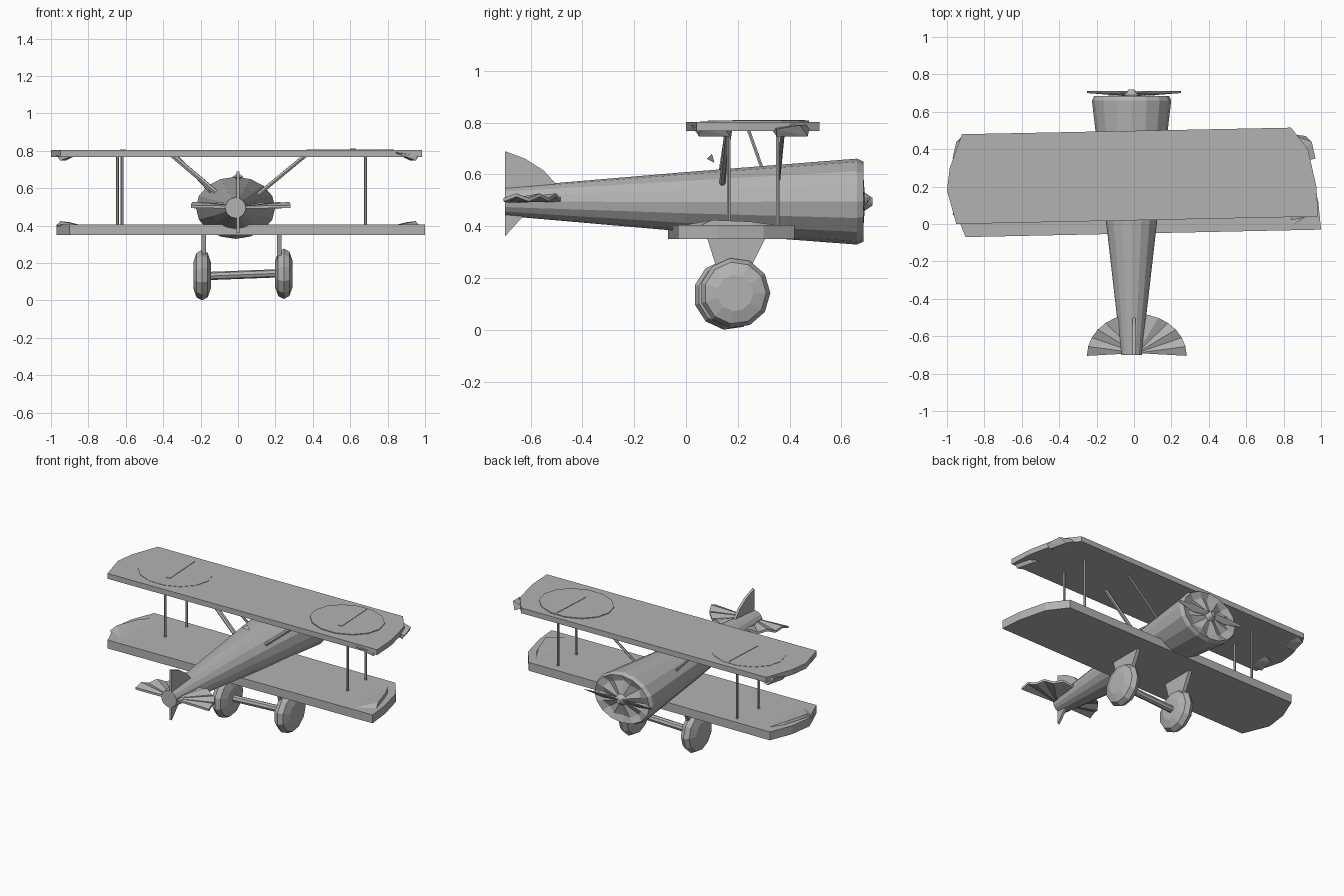
import bpy, bmesh
from math import sin, cos, pi, tau
from mathutils import Vector

cube = bpy.data.objects.get("Cube")
if cube:
    bpy.data.objects.remove(cube, do_unlink=True)

GREY = bpy.data.materials.new("plain grey")
GREY.use_nodes = True
GREY.diffuse_color = (0.45, 0.45, 0.45, 1)
GREY.node_tree.nodes["Principled BSDF"].inputs["Base Color"].default_value = (0.45, 0.45, 0.45, 1)


def finish(name, bm):
    bmesh.ops.recalc_face_normals(bm, faces=bm.faces)
    mesh = bpy.data.meshes.new(name)
    bm.to_mesh(mesh)
    bm.free()
    mesh.materials.append(GREY)
    ob = bpy.data.objects.new(name, mesh)
    bpy.context.scene.collection.objects.link(ob)
    return ob


def hull(name, points):
    bm = bmesh.new()
    for p in points:
        bm.verts.new(p)
    res = bmesh.ops.convex_hull(bm, input=bm.verts)
    junk = {g for g in res["geom_interior"] + res["geom_unused"] if isinstance(g, bmesh.types.BMVert)}
    bmesh.ops.delete(bm, geom=list(junk), context='VERTS')
    return finish(name, bm)


def loft(name, rings):
    bm = bmesh.new()
    loops = [[bm.verts.new(p) for p in ring] for ring in rings]
    n = len(loops[0])
    for a, b in zip(loops, loops[1:]):
        for i in range(n):
            j = (i + 1) % n
            bm.faces.new((a[i], a[j], b[j], b[i]))
    for ring in (loops[0], loops[-1]):
        bm.faces.new(ring)
    return finish(name, bm)


def strut(name, a, b, r=0.008, sides=6):
    a, b = Vector(a), Vector(b)
    turn = (b - a).to_track_quat('Z', 'Y')
    spokes = [turn @ Vector((r * cos(i * tau / sides), r * sin(i * tau / sides), 0)) for i in range(sides)]
    return loft(name, [[p + s for s in spokes] for p in (a, b)])


def plate(name, outline, z0, z1):
    return hull(name, [(x, y, z) for x, y in outline for z in (z0, z1)])


def fin(name, profile, half):
    return hull(name, [(x, y, z) for y, z in profile for x in (-half, half)])


# Wings: slightly skewed slabs with rounded tips
plate("upper_wing", [(-0.95, 0.0), (0.985, 0.04), (0.975, 0.2), (0.93, 0.4), (0.84, 0.515),
                     (-0.92, 0.48), (-0.985, 0.3), (-1.0, 0.18)], 0.768, 0.803)
plate("lower_wing", [(-0.9, -0.07), (1.0, -0.03), (0.985, 0.12), (0.94, 0.3), (0.85, 0.42),
                     (-0.89, 0.4), (-0.95, 0.25), (-0.97, 0.1)], 0.35, 0.405)

# Crumpled wing tips, drooping above and raised below
for side, word in ((-1, "right"), (1, "left")):
    for y in (0.1, 0.4):
        hull(f"{word}_upper_tip", [(side * x, y + d, z) for x, d, z in (
            (0.84, -0.08, 0.79), (0.84, 0.08, 0.79), (0.95, -0.05, 0.747),
            (0.92, 0.07, 0.747), (0.97, -0.05, 0.775), (0.95, 0.04, 0.79))])
    hull(f"{word}_lower_tip", [(side * x, y, z) for x, y, z in (
        (0.83, -0.03, 0.4), (0.83, 0.38, 0.4), (0.95, 0.1, 0.424),
        (0.9, 0.25, 0.418), (0.97, 0.05, 0.4), (0.9, 0.3, 0.38))])


# Raised discs on the upper wing, each with a centre rib
for x, y, top, word in ((-0.63, 0.25, 0.805, "right"), (0.6, 0.28, 0.808, "left")):
    ring = [(x + 0.235 * cos(i * tau / 14), y + 0.2 * sin(i * tau / 14)) for i in range(14)]
    plate(f"{word}_wing_disc", ring, 0.8, top)
    plate(f"{word}_disc_rib", [(x, y - 0.1), (x + 0.015, y + 0.18), (x + 0.03, y - 0.1)], 0.8, top + 0.003)

# Tapered fuselage with an open pleated nose
SIDES = 16


def body_ring(y, w, h, z, pleat=0):
    return [(-0.013 + w * cos(i * tau / SIDES), y + pleat * (i % 2),
             z + h * sin(i * tau / SIDES)) for i in range(SIDES)]


loft("fuselage", [body_ring(-0.7, 0.055, 0.055, 0.495),
                  body_ring(0.0, 0.135, 0.115, 0.494),
                  body_ring(0.66, 0.212, 0.166, 0.495),
                  body_ring(0.685, 0.2, 0.155, 0.495),
                  body_ring(0.66, 0.15, 0.115, 0.495, 0.025),
                  body_ring(0.69, 0.04, 0.035, 0.495),
                  body_ring(0.72, 0.015, 0.015, 0.495)])
hull("windscreen", [(-0.03, 0.08, 0.66), (0.03, 0.08, 0.66), (0.0, 0.11, 0.645), (0.0, 0.1, 0.68)])

# Propeller
for side, word in ((-1, "right"), (1, "left")):
    hull(f"{word}_propeller_blade", [(side * x, y, z) for x, y, z in (
        (0.0, 0.69, 0.485), (0.0, 0.712, 0.505), (0.12, 0.69, 0.475), (0.12, 0.712, 0.51),
        (0.25, 0.7, 0.495), (0.25, 0.71, 0.503), (0.0, 0.7, 0.51))])

# Pleated half-round tailplane
bm = bmesh.new()
STEPS = 14
for z in (0.0, 0.014):
    hub = bm.verts.new((0.015, -0.69, 0.49 + z))
    arc = [bm.verts.new((0.015 + 0.267 * cos(i * pi / STEPS), -0.705 + 0.225 * sin(i * pi / STEPS),
                         0.495 + z + 0.018 * (i % 2))) for i in range(STEPS + 1)]
    for a, b in zip(arc, arc[1:]):
        bm.faces.new((hub, a, b))
    if z:
        for a, b, c, d in zip(low, low[1:], arc, arc[1:]):
            bm.faces.new((a, b, d, c))
        bm.faces.new((low_hub, low[0], arc[0], hub))
        bm.faces.new((low_hub, low[-1], arc[-1], hub))
    low, low_hub = arc, hub
finish("tailplane", bm)

# Upright tail fins
fin("upper_fin", [(-0.7, 0.69), (-0.62, 0.66), (-0.55, 0.615), (-0.49, 0.55), (-0.7, 0.5)], 0.008)
fin("lower_fin", [(-0.7, 0.36), (-0.61, 0.46), (-0.7, 0.5)], 0.008)

# Struts between the wings
for y, x in ((0.165, -0.645), (0.355, -0.62)):
    strut("right_wing_strut", (x, y, 0.4), (x, y, 0.775))
    strut("left_wing_strut", (0.682, y, 0.4), (0.682, y, 0.775))

# Slanted struts from fuselage to upper wing
strut("right_rear_cabane", (-0.12, 0.135, 0.58), (-0.35, 0.165, 0.775), 0.014)
strut("right_front_cabane", (-0.12, 0.32, 0.55), (-0.33, 0.24, 0.775), 0.007)
strut("left_rear_cabane", (0.1, 0.14, 0.56), (0.36, 0.16, 0.775), 0.012)
strut("left_front_cabane", (0.11, 0.355, 0.57), (0.36, 0.375, 0.775), 0.008)

# Landing gear: chunky wheels, flat legs and an axle
for x, y, z, word in ((-0.192, 0.165, 0.135, "right"), (0.245, 0.19, 0.142, "left")):
    loft(f"{word}_wheel", [[(x + dx, y + r * cos(i * tau / 11), z + r * sin(i * tau / 11))
                            for i in range(11)]
                           for dx, r in ((-0.047, 0.07), (-0.03, 0.12), (0, 0.136), (0.03, 0.12), (0.047, 0.07))])
    leg = x + (0.008 if x < 0 else -0.025)
    hull(f"{word}_leg", [(leg + d, a, b) for d in (-0.012, 0.012)
                         for a, b in ((0.08, 0.36), (0.31, 0.36), (0.13, 0.2), (0.23, 0.2))])
strut("axle", (-0.17, 0.17, 0.13), (0.22, 0.18, 0.145), 0.022, 8)
